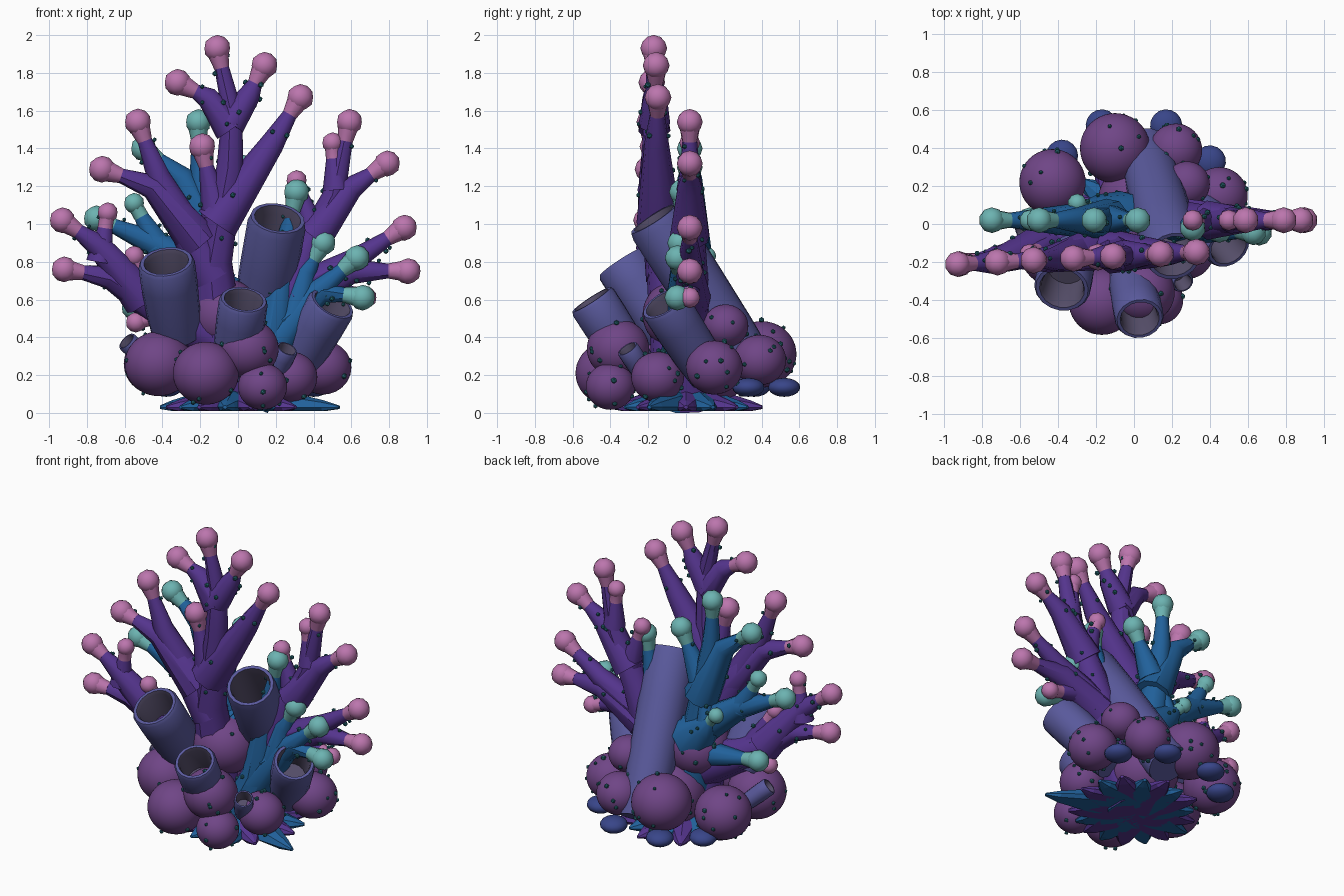
import bpy, bmesh, math, random
from mathutils import Vector, Matrix

if "Cube" in bpy.data.objects:
    bpy.data.objects.remove(bpy.data.objects["Cube"])
random.seed(4)

def mat(name, *rgb):
    m = bpy.data.materials.new(name)
    m.diffuse_color = (*rgb, 1)
    m.use_nodes = True
    m.node_tree.nodes["Principled BSDF"].inputs["Base Color"].default_value = m.diffuse_color
    return m

PURPLE = mat("purple", .09, .035, .27)
PINK = mat("pink", .5, .18, .42)
BLUE = mat("blue", .015, .12, .33)
TEAL = mat("teal", .15, .45, .44)
ROCK = mat("mauve", .16, .06, .24)
TUBE = mat("indigo", .10, .10, .33)
INNER = mat("tube_inside", .09, .075, .14)
FOOT = mat("dark_indigo", .04, .06, .25)
DOT = mat("barnacle", .02, .14, .17)
dots = []

def finish(bm, name, mats, angle=None):
    bmesh.ops.recalc_face_normals(bm, faces=bm.faces)
    me = bpy.data.meshes.new(name)
    bm.to_mesh(me)
    bm.free()
    for m in mats:
        me.materials.append(m)
    ob = bpy.data.objects.new(name, me)
    bpy.context.collection.objects.link(ob)
    if angle:
        bpy.context.view_layer.objects.active = ob
        ob.select_set(True)
        bpy.ops.object.shade_smooth_by_angle(angle=math.radians(angle))
        ob.select_set(False)

def loft(bm, rings, n, index=lambda i: 0):
    """Skin circles given as (centre, tangent, radius) and cap both ends."""
    loops = []
    for c, t, r in rings:
        t = t.normalized()
        u = t.cross(Vector((0, 1, .01))).normalized()
        v = t.cross(u)
        loops.append([bm.verts.new(c + r * (math.cos(a) * u + math.sin(a) * v))
                      for a in (2 * math.pi * k / n for k in range(n))])
    for i, (a, b) in enumerate(zip(loops, loops[1:])):
        for k in range(n):
            bm.faces.new((a[k], a[k - 1], b[k - 1], b[k])).material_index = index(i)
    bm.faces.new(loops[0])
    bm.faces.new(loops[-1]).material_index = index(len(loops) - 2)

def limb(bm, path, depth, r0, tip):
    """Tapering branch through (x, z) points with a coloured knob of radius tip."""
    P = [Vector((x, depth(x, z), z)) for x, z in path]
    last = len(P) - 1
    total = sum((b - a).length for a, b in zip(P, P[1:]))
    end, d = P[-1], (P[-1] - P[-2]).normalized()
    rings, run = [], 0
    for i, p in enumerate(P):
        run += (p - P[i - 1]).length if i else 0
        r = r0 + (.04 - r0) * min(1, run / total * 1.05)
        rings.append((p, P[min(i + 1, last)] - P[max(i - 1, 0)], r))
        for _ in range(3 if i else 0):
            a, f = random.uniform(0, 6.28), random.random()
            side = (p - P[i - 1]).cross(Vector((math.cos(a), math.sin(a), .2))).normalized()
            dots.append(P[i - 1].lerp(p, f) + side * (rings[i - 1][2] * (1 - f) + r * f))
    neck = end - d * tip * 1.5
    rings[-1] = (neck, d, .04)
    loft(bm, rings, 9)
    loft(bm, [(neck, d, .041), (end - d * tip * .7, d, tip * .75), (end, d, tip * .9)], 9, lambda i: 1)
    g = bmesh.ops.create_icosphere(bm, subdivisions=2, radius=tip, matrix=Matrix.Translation(end))
    for f in {f for v in g["verts"] for f in v.link_faces}:
        f.material_index = 1

def fan(name, mats, depth, tip, trunk, *twigs):
    """A flat fan: one thick trunk, then thinner side branches."""
    bm = bmesh.new()
    limb(bm, trunk, depth, .15, tip)
    for t in twigs:
        length = (Vector(t[-1]) - Vector(t[0])).length
        limb(bm, t, depth, min(.12, .045 + length * .11), tip * (.8 if length < .32 else 1))
    finish(bm, name, mats, 40)

def sweep_back(x, z):
    return (-.165 + .05 * x) * min(1, math.hypot(x + .08, z - .2) / .95)

# Purple fans: crown, low left, right
purple, blue = [PURPLE, PINK], [BLUE, TEAL]
fan("purple_crown", purple, sweep_back, .071,
    [(-.06, .06), (-.13, .8), (-.04, 1.3), (-.03, 1.6), (-.11, 1.93)],
    [(-.04, 1.5), (-.16, 1.67), (-.32, 1.75)],
    [(-.04, 1.53), (.06, 1.68), (.14, 1.84)],
    [(-.11, 1), (.18, 1.42), (.33, 1.67)],
    [(-.13, .72), (-.42, 1.25), (-.53, 1.54)],
    [(-.2, .9), (-.45, 1.2), (-.72, 1.29)],
    [(-.11, 1.05), (-.19, 1.41)])
fan("purple_low_left", purple, sweep_back, .068,
    [(-.06, .38), (-.4, .54), (-.68, .72), (-.92, .76)],
    [(-.5, .6), (-.74, .89), (-.93, 1.02)],
    [(-.73, .8), (-.69, 1.06)], [(-.4, .55), (-.55, .83)], [(-.35, .54), (-.54, .48)])
fan("purple_right", purple, lambda x, z: .02, .069,
    [(.03, .06), (.18, .4), (.36, .85), (.51, 1.15), (.59, 1.54)],
    [(.4, .93), (.6, 1.19), (.79, 1.32)],
    [(.52, 1.18), (.5, 1.43)], [(.4, .95), (.31, 1.23)],
    [(.14, .35), (.36, .68), (.62, .81), (.88, .98)],
    [(.3, .6), (.6, .75), (.9, .75)], [(.42, .68), (.68, .61)])

# Blue fans
fan("blue_left", blue, lambda x, z: .02, .068,
    [(-.02, .06), (-.1, .6), (-.2, 1.25), (-.21, 1.54)],
    [(-.13, .88), (-.3, 1.25), (-.5, 1.4)],
    [(-.08, .64), (-.42, .89), (-.75, 1.03)],
    [(-.42, .88), (-.55, 1.11)], [(-.08, .5), (-.55, .56)], [(-.12, 1), (.02, 1.3)])
fan("blue_back_buds", blue, lambda x, z: .03 + max(0, -.1 - x) * .4, .05,
    [(-.08, .6), (-.2, .72), (-.3, .83)], [(-.2, .75), (-.18, .92)])
fan("blue_right", blue, lambda x, z: -.07 * abs(x), .068,
    [(.03, .06), (.18, .38), (.24, .8), (.31, 1.17)],
    [(.16, .33), (.4, .63), (.63, .82)],
    [(.3, .52), (.36, .75), (.45, .9)], [(.25, .48), (.45, .64), (.66, .61)])

# Rounded boulder corals: x, y, z, radius
for i, (x, y, z, r) in enumerate([
        (-.43, .22, .26, .175), (-.17, -.41, .21, .175), (.05, -.36, .34, .165), (.13, -.4, .14, .13),
        (.28, -.15, .19, .14), (.45, .15, .24, .15), (-.07, -.03, .52, .2), (.28, .21, .46, .12),
        (-.1, .4, .31, .185), (.22, .39, .28, .14), (-.42, -.15, .26, .18), (.02, .12, .24, .21)]):
    bm = bmesh.new()
    bmesh.ops.create_icosphere(bm, subdivisions=4, radius=r,
                               matrix=Matrix.Translation((x, y, z)) @ Matrix.Diagonal((1, 1, .95, 1)))
    finish(bm, f"boulder_coral_{i + 1}", [ROCK], 60)
    for _ in range(12):
        d = Vector([random.gauss(0, 1) for _ in range(3)]).normalized() * r
        dots.append(Vector((x, y, z)) + d)

# Hollow tube sponges: mouth x, y, z, sideways lean, length, radius
for i, (x, y, z, lean, length, r) in enumerate([
        (.21, -.17, 1.03, .15, 1.05, .155), (-.38, -.34, .8, -.12, .46, .15), (.03, -.5, .6, .12, .45, .13),
        (.5, -.12, .58, .5, .5, .13), (.26, -.31, .34, .4, .2, .06), (-.59, -.04, .38, -.9, .2, .055)]):
    d = Vector((lean, -.55, .85)).normalized()
    b = Vector((x, y, z))
    bm = bmesh.new()
    profile = zip((0, .3, .7, .96, 1, 1, .95, .55), (.85, .95, 1, 1, .93, .8, .74, .68))
    loft(bm, [(b + d * length * (f - 1), d, r * k) for f, k in profile], 18, lambda i: int(i > 4))
    finish(bm, f"tube_sponge_{i + 1}", [TUBE, INNER], 40)

# Closed sponge feet poking out behind
for i, (x, y) in enumerate([(-.17, .52), (.17, .52), (.4, .33), (-.38, .36)]):
    bm = bmesh.new()
    bmesh.ops.create_uvsphere(bm, u_segments=16, v_segments=10, radius=1,
                              matrix=Matrix.Translation((x, y, .135)) @ Matrix.Rotation(math.atan2(y, x), 4, 'Z')
                              @ Matrix.Diagonal((.085, .085, .05, 1)))
    finish(bm, f"sponge_foot_{i + 1}", [FOOT], 50)

# Spiky holdfasts, flat underneath, rising to the middle
for name, m, off in (("purple_holdfast", PURPLE, 0), ("blue_holdfast", BLUE, .35)):
    bm = bmesh.new()
    for k in range(9):
        a = off + k * 2 * math.pi / 9
        reach = .57 if m == BLUE and k == 8 else random.uniform(.36, .42)
        d = Vector((math.cos(a), math.sin(a), 0))
        loft(bm, [(d * reach * f, d, .12 * (1 - f * f) + .012) for f in (0, .5, .85, 1)], 8)
    for v in bm.verts:
        v.co.z = max(.01, .03 + v.co.z * .8)
    finish(bm, name, [m])

# Tiny barnacles dotted over the colony
bm = bmesh.new()
for p in dots:
    if p.z > .03:
        bmesh.ops.create_icosphere(bm, subdivisions=1, radius=random.uniform(.011, .017), matrix=Matrix.Translation(p))
finish(bm, "barnacles", [DOT])
